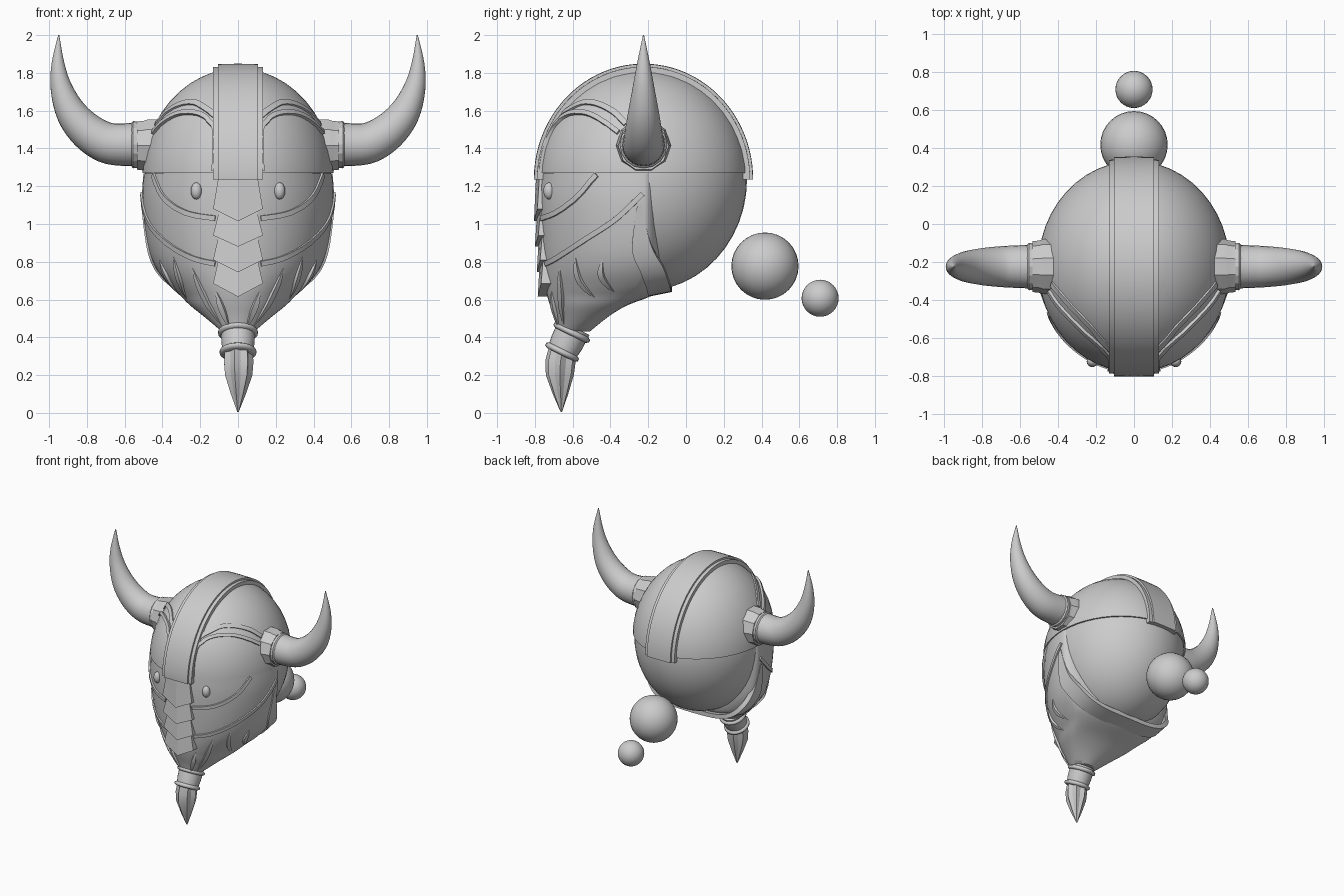
import bpy, bmesh, math
from mathutils import Vector, Matrix
from mathutils.bvhtree import BVHTree

if "Cube" in bpy.data.objects:
    bpy.data.objects.remove(bpy.data.objects["Cube"])

grey = bpy.data.materials.new("plain grey")
grey.diffuse_color = (0.6, 0.6, 0.6, 1)
grey.use_nodes = True
grey.node_tree.nodes["Principled BSDF"].inputs["Base Color"].default_value = grey.diffuse_color
CENTRE = Vector((0, -0.225, 1.235))


def finish(name, bm, angle=35):
    bmesh.ops.recalc_face_normals(bm, faces=bm.faces)
    me = bpy.data.meshes.new(name)
    bm.to_mesh(me)
    bm.free()
    me.materials.append(grey)
    me.shade_smooth()
    me.set_sharp_from_angle(angle=math.radians(angle))
    ob = bpy.data.objects.new(name, me)
    bpy.context.collection.objects.link(ob)
    return ob


def loft(name, rings, angle=35):
    """Skin closed rings of equal length and cap both ends."""
    bm = bmesh.new()
    vs = [[bm.verts.new(p) for p in r] for r in rings]
    n = len(rings[0])
    for a, b in zip(vs, vs[1:]):
        for i in range(n):
            j = (i + 1) % n
            bm.faces.new((a[i], a[j], b[j], b[i]))
    bm.faces.new(vs[0])
    bm.faces.new(vs[-1])
    return finish(name, bm, angle)


def spline(pts, steps=6):
    """Catmull-Rom through tuples of any length."""
    out = []
    for i in range(len(pts) - 1):
        p0, p1 = pts[max(i - 1, 0)], pts[i]
        p2, p3 = pts[i + 1], pts[min(i + 2, len(pts) - 1)]
        for k in range(steps):
            t = k / steps
            out.append(tuple(0.5 * (2 * b + (c - a) * t + (2 * a - 5 * b + 4 * c - d) * t * t
                                    + (3 * b - a - 3 * c + d) * t ** 3)
                             for a, b, c, d in zip(p0, p1, p2, p3)))
    return out + [tuple(pts[-1])]


def tube(name, pts, ref, n=24, flute=0.0, angle=35):
    """Round sweep of (x, y, z, radius) points; ref is a fixed side axis."""
    rings = []
    for i, p in enumerate(pts):
        t = Vector(pts[min(i + 1, len(pts) - 1)][:3]) - Vector(pts[max(i - 1, 0)][:3])
        up = t.normalized().cross(ref).normalized()
        ring = []
        for k in range(n):
            a = math.tau * k / n
            r = p[3] * (1 - flute * (k % 2))
            ring.append(Vector(p[:3]) + (ref * math.cos(a) + up * math.sin(a)) * r)
        rings.append(ring)
    return loft(name, rings, angle)


def ball(name, centre, radii, cut=None, seg=48):
    bm = bmesh.new()
    bmesh.ops.create_uvsphere(bm, u_segments=seg, v_segments=seg // 2, radius=1)
    bmesh.ops.transform(bm, matrix=Matrix.Translation(centre) @ Matrix.Diagonal((*radii, 1)),
                        verts=bm.verts)
    if cut is not None:
        geom = bm.verts[:] + bm.edges[:] + bm.faces[:]
        res = bmesh.ops.bisect_plane(bm, geom=geom, plane_co=(0, 0, cut),
                                     plane_no=(0, 0, 1), clear_inner=True)
        bmesh.ops.edgeloop_fill(bm, edges=[e for e in res["geom_cut"]
                                           if isinstance(e, bmesh.types.BMEdge)])
    return finish(name, bm)


def tree(ob):
    return BVHTree.FromPolygons([v.co for v in ob.data.vertices],
                                [p.vertices for p in ob.data.polygons])


def trim(name, surf, pts, width, height, taper=False, sides=(1, -1)):
    """Raised strip that hugs a surface, mirrored left and right."""
    path = spline(pts, 6)
    for s in sides:
        hits = [surf.find_nearest(Vector((p[0] * s, p[1], p[2])))[:2] for p in path]
        rings = []
        for i, (co, no) in enumerate(hits):
            if no.dot(co - CENTRE) < 0:
                no = -no
            t = hits[min(i + 1, len(hits) - 1)][0] - hits[max(i - 1, 0)][0]
            f = i / (len(hits) - 1)
            k = max(math.sin(math.pi * f), 0.06) if taper else 1
            w = no.cross(t).normalized() * width * k / 2
            h = no * height * k
            rings.append([co - w - no * 0.02, co - w * 0.9 + h,
                          co + w * 0.9 + h, co + w - no * 0.02])
        loft(name, rings)


# Head and helmet dome
ball("head", CENTRE, (0.495, 0.548, 0.59))
helmet = ball("helmet_dome", CENTRE, (0.508, 0.56, 0.588), cut=1.27)

# Face and beard: (z, half width, front y, widest y, back y)
sections = spline([
    (1.268, 0.500, -0.775, -0.22, -0.10), (1.15, 0.508, -0.78, -0.22, -0.10),
    (1.00, 0.497, -0.775, -0.22, -0.10), (0.85, 0.470, -0.765, -0.22, -0.10),
    (0.75, 0.425, -0.755, -0.24, -0.10), (0.67, 0.360, -0.745, -0.27, -0.11),
    (0.62, 0.305, -0.735, -0.33, -0.18), (0.57, 0.255, -0.72, -0.41, -0.31),
    (0.51, 0.180, -0.70, -0.50, -0.41), (0.43, 0.085, -0.68, -0.595, -0.51)], 3)
rings = []
for z, w, yf, yc, yb in sections:
    rings.append([])
    for k in range(48):
        c, s = math.cos(math.tau * k / 48), math.sin(math.tau * k / 48)
        rings[-1].append((w * c, yc + s * ((yb - yc) if s > 0 else (yc - yf)), z))
face = loft("face_and_beard", rings)
face_tree, dome_tree = tree(face), tree(helmet)

# Crest band over the helmet: wide rim with a raised middle
arc = [math.radians(a) for a in range(-3, 184, 4)]
for name, hw, ry, rz in (("crest_rim", 0.132, 0.564, 0.597), ("crest_middle", 0.105, 0.579, 0.612)):
    rings = []
    for a in arc:
        flare = 1 + 0.0 * a
        ring = []
        for x, k in ((-hw, 0.9), (-hw, 1), (0, 1.003), (hw, 1), (hw, 0.9)):
            ring.append((x * flare, CENTRE.y - math.cos(a) * ry * k,
                         max(CENTRE.z + math.sin(a) * rz * k, 1.235)))
        rings.append(ring)
    loft(name, rings)

# Stacked chevron plates of the nose guard
for zt, zb, zp, y in ((1.27, 1.08, 1.015, -0.805), (1.07, 0.94, 0.88, -0.80),
                      (0.95, 0.81, 0.745, -0.79), (0.83, 0.685, 0.615, -0.785)):
    outline = [(-0.10, zt, 0.03), (0, zt, 0.012), (0.10, zt, 0.03),
               (0.132, zb, 0.018), (0, zp, 0), (-0.132, zb, 0.018)]
    bm = bmesh.new()
    front = [bm.verts.new((x, y + d, z)) for x, z, d in outline]
    back = [bm.verts.new((x, y + d + 0.06, z)) for x, z, d in outline]
    for v in (front, back):
        bm.faces.new((v[0], v[1], v[4], v[5]))
        bm.faces.new((v[1], v[2], v[3], v[4]))
    for i in range(6):
        j = (i + 1) % 6
        bm.faces.new((front[i], front[j], back[j], back[i]))
    finish("nose_guard_plate", bm, 10)

# Helmet trims: brow arches, bands from crest to horn
trim("brow_arch", dome_tree, [(0.125, -0.77, 1.28), (0.13, -0.75, 1.5), (0.20, -0.69, 1.6),
                              (0.30, -0.60, 1.62), (0.38, -0.50, 1.59), (0.46, -0.36, 1.49)],
     0.028, 0.016)
trim("upper_brow_band", dome_tree, [(0.12, -0.69, 1.58), (0.25, -0.57, 1.67),
                                    (0.38, -0.43, 1.64), (0.45, -0.32, 1.54)], 0.035, 0.01)

# Eye frames and eyes
trim("eye_frame", face_tree, [(0.44, -0.47, 1.26), (0.38, -0.57, 1.14),
                              (0.27, -0.68, 1.06), (0.12, -0.76, 1.03)], 0.03, 0.012)
for s in (1, -1):
    ball("eye", (0.22 * s, -0.725, 1.175), (0.03, 0.03, 0.045), seg=16)

# Moustache edge, chin strap and beard locks
trim("beard_edge", face_tree, [(0.505, -0.23, 1.16), (0.485, -0.38, 1.02),
                               (0.40, -0.57, 0.90), (0.25, -0.69, 0.82), (0.12, -0.74, 0.79)],
     0.03, 0.01)
strap = spline([(0.500, -0.25, 1.10, 0.01), (0.470, -0.235, 0.88, 0.05), (0.42, -0.18, 0.76, 0.06),
                (0.33, -0.15, 0.68, 0.06), (0.20, -0.14, 0.645, 0.06), (0, -0.135, 0.64, 0.06)], 6)
strap += [(-x, y, z, w) for x, y, z, w in reversed(strap[:-1])]
rings = []
for x, y, z, w in strap:
    out = Vector((x, 0, z - 1.0)).normalized() * 0.012
    p, d = Vector((x, y, z)), Vector((0, w, 0.012))
    rings.append([p - d + out, p + d + out, p + d - out * 2, p - d - out * 2])
loft("chin_strap", rings)
for pts in ([(0.36, -0.60, 0.82), (0.33, -0.58, 0.70), (0.27, -0.48, 0.61)],
            [(0.43, -0.45, 0.80), (0.385, -0.45, 0.72), (0.32, -0.38, 0.64)],
            [(0.25, -0.68, 0.76), (0.20, -0.68, 0.62), (0.09, -0.65, 0.46)],
            [(0.12, -0.72, 0.64), (0.09, -0.71, 0.55), (0.05, -0.68, 0.45)]):
    trim("beard_lock", face_tree, pts, 0.035, 0.016, taper=True)

# Beard tie: sleeve with two rounded rings, then the fluted tip
X = Vector((1, 0, 0))
top, low = Vector((0, -0.605, 0.425)), Vector((0, -0.656, 0.322))
axis = (low - top).normalized()


def along(d, r):
    return (*(top + axis * d), r)


tube("beard_tie_sleeve", [along(-0.03, 0.09), along(0.06, 0.088), along(0.13, 0.078)], X)
for d, r in ((0.0, 0.105), (0.115, 0.097)):
    tube("beard_tie_ring", [along(d - 0.016, r - 0.015), along(d - 0.007, r), along(d + 0.007, r),
                            along(d + 0.016, r - 0.015)], X, angle=60)
tube("beard_tip", [(0, -0.65, 0.35, 0.075), (0, -0.665, 0.27, 0.082), (0, -0.668, 0.20, 0.076),
                   (0, -0.664, 0.10, 0.042), (0, -0.66, 0.005, 0.004)], X, n=14, flute=0.2, angle=20)

# Horns with faceted collars
Y = Vector((0, 1, 0))
horn = spline([(0.52, 1.425, 0.116), (0.60, 1.42, 0.113), (0.70, 1.432, 0.108), (0.80, 1.493, 0.098),
               (0.882, 1.59, 0.082), (0.935, 1.72, 0.058), (0.953, 1.85, 0.034), (0.949, 2.0, 0.003)], 4)
for s in (1, -1):
    tube("horn", [(x * s, -0.225, z, r) for x, z, r in horn], Y)
    tube("horn_collar", [(x * s, -0.225, 1.415, r) for x, r in
                         ((0.40, 0.145), (0.48, 0.145), (0.50, 0.138), (0.535, 0.134))], Y, n=10, angle=20)
    tube("horn_ring", [(x * s, -0.225, 1.42, r) for x, r in
                       ((0.53, 0.122), (0.555, 0.125), (0.565, 0.114))], Y, n=16, angle=20)

# Tied hair at the back
ball("hair_ball_large", (0, 0.418, 0.777), (0.178,) * 3, seg=32)
ball("hair_ball_small", (0, 0.71, 0.607), (0.098,) * 3, seg=32)
